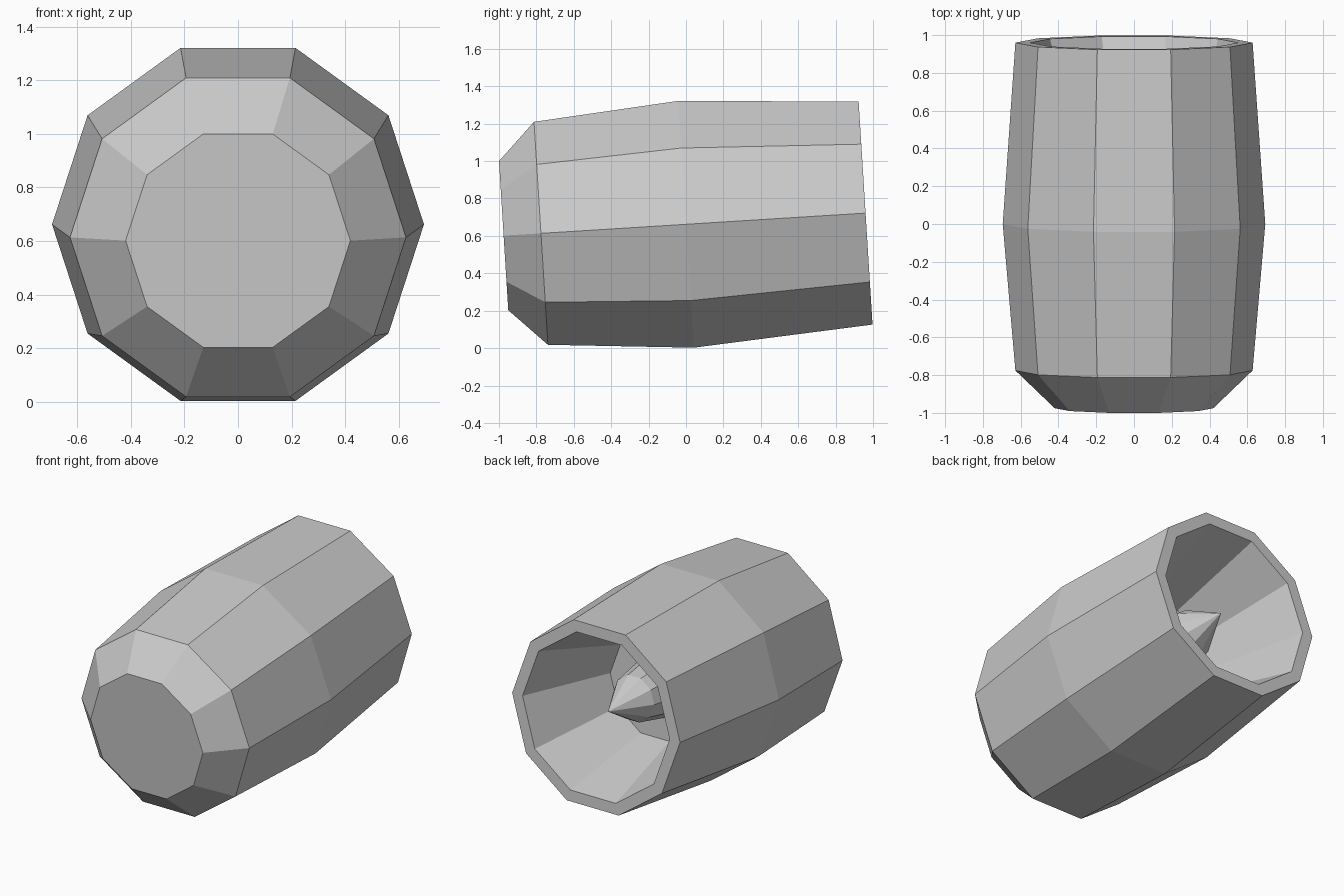
import bpy, bmesh, math
from mathutils import Matrix

cube = bpy.data.objects.get("Cube")
if cube:
    bpy.data.objects.remove(cube, do_unlink=True)

SIDES = 10
PLACE = Matrix.Translation((0, 0, 0.662)) @ Matrix.Rotation(math.radians(3.57), 4, 'X')

grey = bpy.data.materials.new("plain grey")
grey.use_nodes = True
colour = (0.6, 0.6, 0.6, 1)
grey.diffuse_color = colour
grey.node_tree.nodes["Principled BSDF"].inputs["Base Color"].default_value = colour


def lathe(name, profile):
    """Turn (radius, y) points around the y axis; zero radius makes a tip, open ends get capped."""
    bm = bmesh.new()
    rings = []
    for r, y in profile:
        if r == 0:
            rings.append([bm.verts.new((0, y, 0))])
            continue
        angles = [math.tau * i / SIDES for i in range(SIDES)]
        rings.append([bm.verts.new((r * math.cos(a), y, r * math.sin(a))) for a in angles])
    for a, b in zip(rings, rings[1:]):
        for i in range(SIDES):
            j = (i + 1) % SIDES
            if len(b) == 1:
                bm.faces.new((a[i], a[j], b[0]))
            else:
                bm.faces.new((a[i], a[j], b[j], b[i]))
    for ring in (rings[0], rings[-1]):
        if len(ring) > 1:
            bm.faces.new(ring)
    bmesh.ops.recalc_face_normals(bm, faces=bm.faces)
    mesh = bpy.data.meshes.new(name)
    bm.to_mesh(mesh)
    bm.free()
    mesh.materials.append(grey)
    obj = bpy.data.objects.new(name, mesh)
    bpy.context.collection.objects.link(obj)
    obj.matrix_world = PLACE
    return obj


# Barrel housing: chamfered nose, bulged body, flat rim, funnel and back wall
lathe("engine_housing", [
    (0.42, -0.977), (0.628, -0.777), (0.695, 0.0), (0.628, 0.962),
    (0.55, 0.962), (0.35, 0.31),
])

# Pointed plug in the middle of the funnel
lathe("exhaust_spike", [(0.2, 0.3), (0.153, 0.56), (0, 0.835)])
